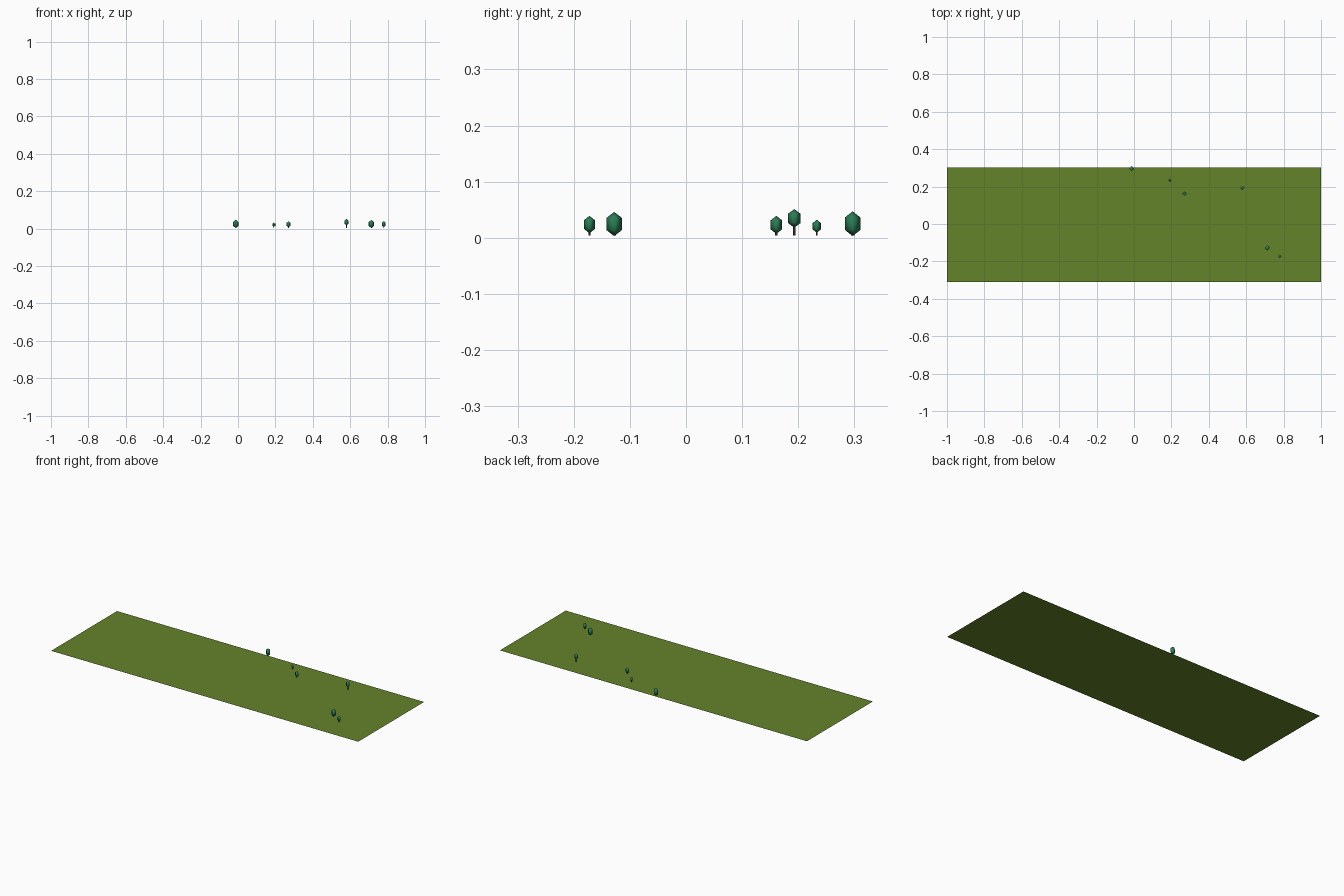
import bpy
import bmesh
import math

if "Cube" in bpy.data.objects:
    bpy.data.objects.remove(bpy.data.objects["Cube"])


def material(name, rgb):
    m = bpy.data.materials.new(name)
    m.diffuse_color = (*rgb, 1)
    m.use_nodes = True
    m.node_tree.nodes["Principled BSDF"].inputs["Base Color"].default_value = m.diffuse_color
    return m


GRASS = material("grass", (0.13, 0.23, 0.024))
LEAF = material("leaf", (0.025, 0.2, 0.09))
BARK = material("bark", (0.08, 0.04, 0.02))


def add(name, bm, mat, location, smooth=False):
    mesh = bpy.data.meshes.new(name)
    for f in bm.faces:
        f.smooth = smooth
    bm.to_mesh(mesh)
    bm.free()
    mesh.materials.append(mat)
    obj = bpy.data.objects.new(name, mesh)
    obj.location = location
    bpy.context.collection.objects.link(obj)


def tree(i, x, y, width, bottom, top):
    # crown: stretched low-poly ball with four sides and straight flanks
    bm = bmesh.new()
    bmesh.ops.create_uvsphere(bm, u_segments=4, v_segments=3, radius=1)
    flank = math.sin(math.radians(60))
    r = width / 2 / flank
    bmesh.ops.scale(bm, vec=(r, r, (top - bottom) / 2), verts=bm.verts)
    add(f"tree_crown_{i}", bm, LEAF, (x, y, (top + bottom) / 2), True)

    # trunk: thin post running up into the crown
    base, tip = 0.004, bottom + 0.25 * (top - bottom)
    bm = bmesh.new()
    bmesh.ops.create_cone(bm, cap_ends=True, segments=6, radius1=width * 0.11,
                          radius2=width * 0.11, depth=tip - base)
    add(f"tree_trunk_{i}", bm, BARK, (x, y, (tip + base) / 2))


# flat field
bm = bmesh.new()
bmesh.ops.create_grid(bm, x_segments=1, y_segments=1, size=1)
bmesh.ops.scale(bm, vec=(1, 0.3065, 1), verts=bm.verts)
add("field", bm, GRASS, (0, -0.0035, 0))

# trees: x, y, crown width, crown bottom, crown top
for i, t in enumerate([
    (-0.012, 0.297, 0.028, 0.003, 0.047),
    (0.192, 0.233, 0.0145, 0.009, 0.032),
    (0.270, 0.161, 0.0205, 0.007, 0.039),
    (0.580, 0.193, 0.0225, 0.018, 0.051),
    (0.713, -0.128, 0.028, 0.003, 0.046),
    (0.779, -0.172, 0.0195, 0.008, 0.039),
]):
    tree(i + 1, *t)
